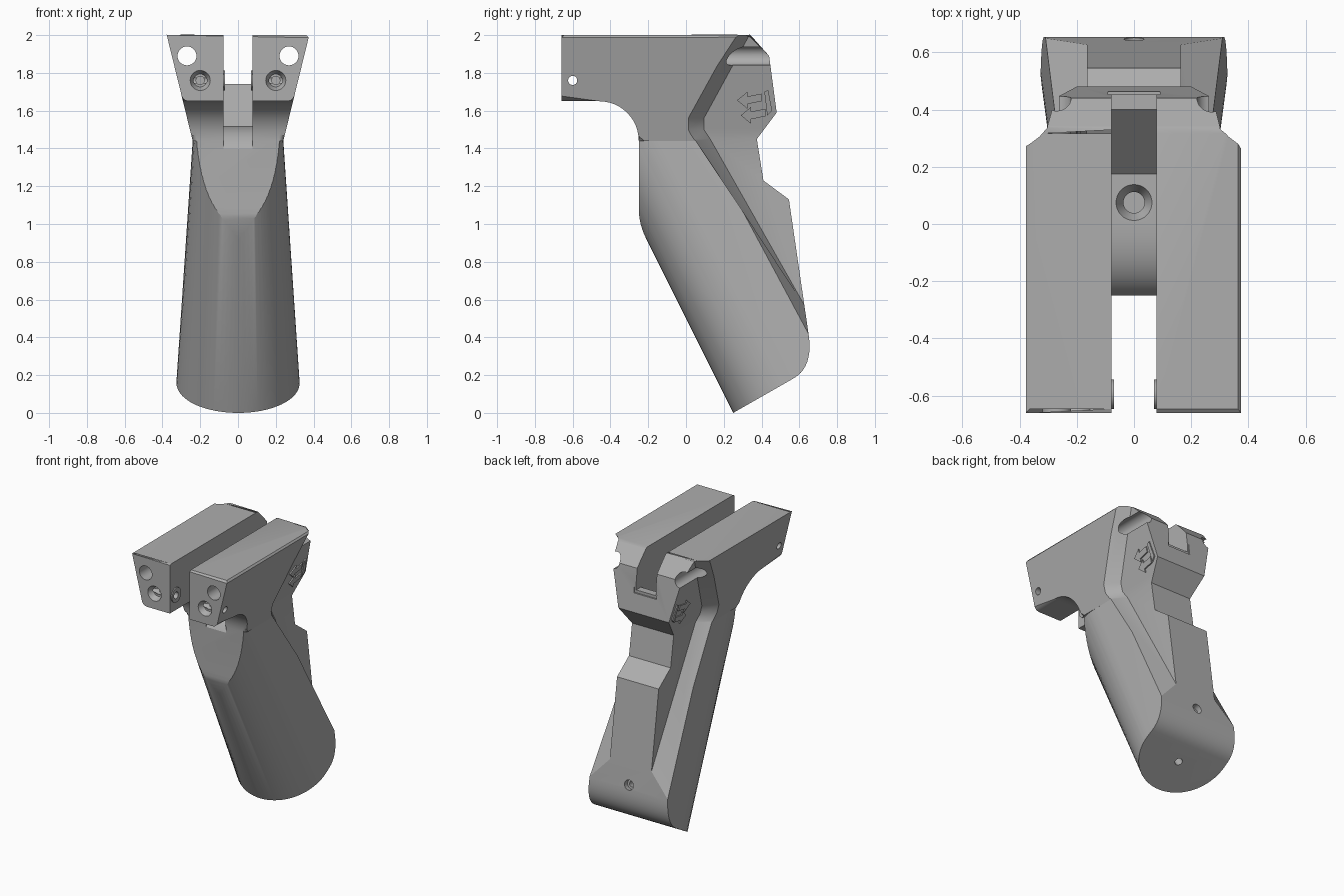
import bpy, bmesh
from math import sin, cos, pi
from mathutils import Vector

cube = bpy.data.objects.get("Cube")
if cube:
    bpy.data.objects.remove(cube)

gray = bpy.data.materials.new("matte gray")
gray.use_nodes = True
color = (0.42, 0.42, 0.42, 1)
gray.diffuse_color = color
gray.node_tree.nodes["Principled BSDF"].inputs["Base Color"].default_value = color


def finish(bm, name):
    bmesh.ops.recalc_face_normals(bm, faces=bm.faces)
    mesh = bpy.data.meshes.new(name)
    bm.to_mesh(mesh)
    bm.free()
    mesh.materials.append(gray)
    ob = bpy.data.objects.new(name, mesh)
    bpy.context.collection.objects.link(ob)
    return ob


def loft_bm(rings):
    bm = bmesh.new()
    rows = [[bm.verts.new(p) for p in ring] for ring in rings]
    for a, b in zip(rows, rows[1:]):
        for i in range(len(a)):
            j = (i + 1) % len(a)
            bm.faces.new((a[i], a[j], b[j], b[i]))
    bm.faces.new(rows[0])
    bm.faces.new(rows[-1])
    return bm


def prism(points, left, right):
    """Side profile (y, z) between two x positions given as functions of z."""
    return loft_bm([[(side(z), y, z) for y, z in points] for side in (left, right)])


def slab(name, points, half):
    return finish(prism(points, lambda z: -half, lambda z: half), name)


def rod(name, start, end, r1, r2=None):
    start, end = Vector(start), Vector(end)
    axis = end - start
    turn = axis.to_track_quat('Z', 'Y')
    rings = []
    for base, r in ((start, r1), (end, r1 if r2 is None else r2)):
        rings.append([base + turn @ Vector((r * cos(k * pi / 16), r * sin(k * pi / 16), 0))
                      for k in range(32)])
    return finish(loft_bm(rings), name)


def combine(ob, tool, operation):
    tool.hide_render = True
    mod = ob.modifiers.new("cut", 'BOOLEAN')
    mod.operation = operation
    mod.solver = 'EXACT'
    mod.object = tool
    bpy.context.view_layer.objects.active = ob
    bpy.ops.object.modifier_apply(modifier=mod.name)
    bpy.data.objects.remove(tool)


def curve(a, b, c, n=10):
    a, b, c = Vector(a), Vector(b), Vector(c)
    return [tuple(a * (1 - t) ** 2 + b * 2 * t * (1 - t) + c * t * t)
            for t in (k / n for k in range(n + 1))]


def head_width(z):
    return 0.24 + 0.245 * (z - 1.44)


def grip_width(z):
    return 0.325 - 0.0675 * (z - 0.18)


def panel(z):
    return 0.165 + 0.25 * max(0, z - 1.45)


# Grip: leaning round-fronted column trimmed by the side profile
def grip_ring(z):
    w, mid = grip_width(z), 0.62 - 0.5 * z
    front = [(w * cos(k * pi / 40), mid - 0.37 * sin(k * pi / 40), z) for k in range(41)]
    return front + [(-w, mid + 1.5, z), (w, mid + 1.5, z)]


body = finish(loft_bm([grip_ring(-0.4), grip_ring(1.8)]), "pistol_grip_body")
grip_side = ([(-0.25, 1.5)] + curve((-0.25, 1.08), (-0.25, 1.0), (-0.21, 0.92), 6)
             + [(0.25, 0.0)] + curve((0.575, 0.186), (0.672, 0.245), (0.65, 0.41))
             + [(0.545, 1.13), (0.41, 1.23), (0.375, 1.45), (0.38, 1.5)])
combine(body, slab("grip_side", grip_side, 0.8), 'INTERSECT')

# Head: flared block with a fillet under its front overhang
fillet = [(-0.46 + 0.21 * cos(k * pi / 24), 1.44 + 0.21 * sin(k * pi / 24)) for k in range(13)]
head_side = fillet + [(-0.66, 1.65), (-0.66, 2.0), (0.33, 2.0), (0.44, 1.89),
                      (0.48, 1.59), (0.375, 1.45), (0.37, 1.44)]
bm = prism(head_side, lambda z: -head_width(z), head_width)


def bevel(test, offset, segments):
    edges = [e for e in bm.edges if all(test(v.co) for v in e.verts)
             and (offset < 0.02 or e.verts[0].co.x * e.verts[1].co.x > 0)]
    bmesh.ops.bevel(bm, geom=edges, offset=offset, segments=segments, profile=0.5,
                    affect='EDGES', clamp_overlap=True)


bevel(lambda p: p.y < -0.24 and p.z < 1.66, 0.04, 3)
bevel(lambda p: p.z > 1.99, 0.014, 1)
combine(body, finish(bm, "head"), 'UNION')

# Sunken side panels with a sloping border
rows = [(2.1, 0.39, 0.335), (1.56, 0.095, 0.012), (1.5, 0.095, 0.012),
        (1.45, 0.128, 0.041), (0.3, 0.78, 0.712)]
for s in (-1, 1):
    rings = []
    for z, inner, outer in rows:
        x = panel(z)
        rim = 2 * (max(head_width(z), grip_width(z)) - x) + x
        rings.append([(s * x, inner, z), (s * rim, 2 * outer - inner, z),
                      (s * rim, 1.2, z), (s * x, 1.2, z)])
    combine(body, finish(loft_bm(rings), "panel_cut"), 'DIFFERENCE')

# Central slot with stepped floor
slot = ([(-0.8, 1.35)] + curve((-0.27, 1.35), (-0.22, 1.52), (0, 1.52), 8)
        + [(0.175, 1.52), (0.4, 1.74), (0.8, 1.74), (0.8, 2.2), (-0.8, 2.2)])
combine(body, slab("slot_cut", slot, 0.078), 'DIFFERENCE')
notch = [(0.452, 1.72), (0.8, 1.72), (0.8, 2.2), (0.452, 2.2)]
combine(body, slab("rear_notch_cut", notch, 0.09), 'DIFFERENCE')

# Raised rings inside the slot, then bores and countersunk holes
for s in (-1, 1):
    combine(body, rod("boss", (s * 0.1, -0.595, 1.76), (s * 0.07, -0.595, 1.76), 0.052), 'UNION')

holes = [((-0.5, -0.6, 1.76), (0.5, -0.6, 1.76), 0.024, 0.024),
         ((0, 0.075, 1.53), (0, 0.075, 1.47), 0.068, 0.037),
         ((0, 0.075, 1.5), (0, 0.075, 1.1), 0.037, 0.037),
         ((0, 0.72, 0.45), (0, 0.61, 0.43), 0.035, 0.035),
         ((0, 0.63, 0.434), (0, 0.5, 0.41), 0.02, 0.02),
         ((0, 0.49, 0.06), (0, 0.38, 0.25), 0.026, 0.026)]
for s in (-1, 1):
    holes += [((s * 0.27, -0.8, 1.89), (s * 0.27, 0.8, 1.89), 0.05, 0.05),
              ((s * 0.2, -0.67, 1.76), (s * 0.2, -0.62, 1.76), 0.058, 0.034),
              ((s * 0.2, -0.64, 1.76), (s * 0.2, -0.4, 1.76), 0.022, 0.022)]
for hole in holes:
    combine(body, rod("hole_cut", *hole), 'DIFFERENCE')

# Raised arrows and bar on the side panels
arrow = [(0, 0), (0.055, 0.045), (0.055, 0.02), (0.13, 0.035),
         (0.13, -0.005), (0.055, -0.02), (0.055, -0.045)]
marks = {"upper_arrow": [(0.27 + y, 1.655 + z) for y, z in arrow],
         "lower_arrow": [(0.29 + y, 1.575 + z) for y, z in arrow],
         "bar": [(0.415, 1.7), (0.435, 1.71), (0.456, 1.6), (0.43, 1.575)]}
for s, side in ((-1, "right"), (1, "left")):
    for name, points in marks.items():
        finish(prism(points, lambda z: s * (panel(z) - 0.005),
                     lambda z: s * (panel(z) + 0.009)), side + "_" + name)

# Smooth rounded surfaces, crisp edges
bpy.ops.object.select_all(action='DESELECT')
body.select_set(True)
bpy.context.view_layer.objects.active = body
bpy.ops.object.shade_smooth_by_angle(angle=0.45)
